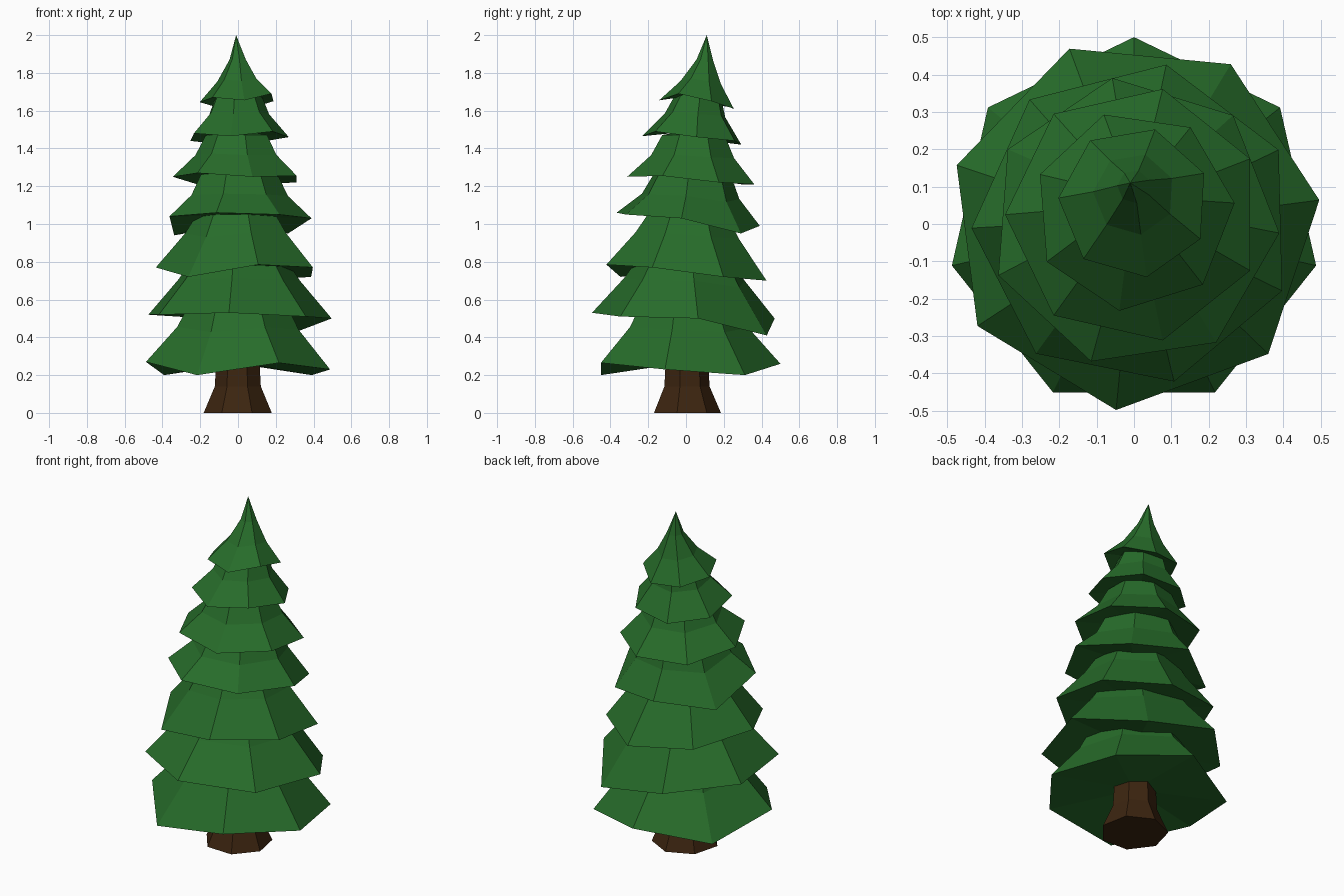
import bpy, bmesh, math

if "Cube" in bpy.data.objects:
    bpy.data.objects.remove(bpy.data.objects["Cube"])

SIDES = 7


def material(name, rgb):
    m = bpy.data.materials.new(name)
    m.diffuse_color = (*rgb, 1)
    m.use_nodes = True
    m.node_tree.nodes["Principled BSDF"].inputs["Base Color"].default_value = m.diffuse_color
    return m


def ring(bm, r, cy, deg, heights):
    pts = []
    for i, z in enumerate(heights):
        a = math.radians(deg + i * 360 / SIDES)
        pts.append(bm.verts.new((r * math.cos(a), cy + r * math.sin(a), z)))
    return pts


def fan(bm, loop, point):
    tip = bm.verts.new(point)
    for i in range(SIDES):
        bm.faces.new((loop[i], loop[(i + 1) % SIDES], tip))


def loft(name, loops, bottom, top, mat):
    """Skin stacked rings given as (radius, centre y, start angle, heights), closed by fans."""
    bm = bmesh.new()
    rings = [ring(bm, *l) for l in loops]
    for a, b in zip(rings, rings[1:]):
        for i in range(SIDES):
            j = (i + 1) % SIDES
            bm.faces.new((a[i], a[j], b[j], b[i]))
    fan(bm, rings[0], bottom)
    fan(bm, rings[-1], top)
    bmesh.ops.recalc_face_normals(bm, faces=bm.faces)
    me = bpy.data.meshes.new(name)
    bm.to_mesh(me)
    bm.free()
    me.materials.append(mat)
    ob = bpy.data.objects.new(name, me)
    bpy.context.collection.objects.link(ob)


green = material("needles", (0.02, 0.15, 0.023))
brown = material("bark", (0.045, 0.018, 0.005))

# Flared trunk
loft("trunk", [(r, 0, 88, [z] * SIDES) for r, z in ((0.185, 0), (0.125, 0.14), (0.11, 0.4))],
     (0, 0, 0), (0, 0, 0.4), brown)

# Branch tiers: start angle, ragged rim heights, then (radius, centre y) of the rim
# and (radius, centre y, height) of the rings above it
tiers = [
    (90, (.26, .20, .27, .20, .265, .23, .20), (.50, 0), [(.33, 0, .44), (.26, 0, .58)]),
    (264.5, (.53, .51, .50, .41, .50, .52, .52), (.50, 0), [(.33, 0, .70), (.25, 0, .82)]),
    (130, (.74, .77, .72, .785, .77, .72, .70), (.435, 0), [(.28, .005, .94), (.21, .01, 1.06)]),
    (150, (.94, 1.04, 1.06, 1.05, 1.03, .95, .99), (.39, .005), [(.265, .02, 1.14), (.21, .03, 1.26)]),
    (180, (1.25, 1.27, 1.25, 1.255, 1.22, 1.21, 1.21), (.345, .025), [(.225, .035, 1.36), (.17, .04, 1.47)]),
    (4.5, (1.46, 1.44, 1.42, 1.44, 1.48, 1.465, 1.49), (.27, .035), [(.165, .05, 1.58), (.125, .065, 1.68)]),
    (22.5, (1.65, 1.61, 1.62, 1.645, 1.67, 1.655, 1.69), (.203, .058), [(.11, .08, 1.755), (.045, .1, 1.87)]),
]
for n, (deg, rim, (r, cy), uppers) in enumerate(tiers, 1):
    mean = sum(rim) / SIDES
    loops = [(r, cy, deg, rim)]
    for k, (ur, uy, uz) in enumerate(uppers):
        loops.append((ur, uy, deg, [uz + (z - mean) * (0.4 if k == 0 else 0.1) for z in rim]))
    last = uppers[-1]
    top = (-0.01, 0.11, 2.0) if n == len(tiers) else (0, last[1], last[2] + 0.03)
    loft(f"branch_tier_{n}", loops, (0, cy, mean + 0.035), top, green)
